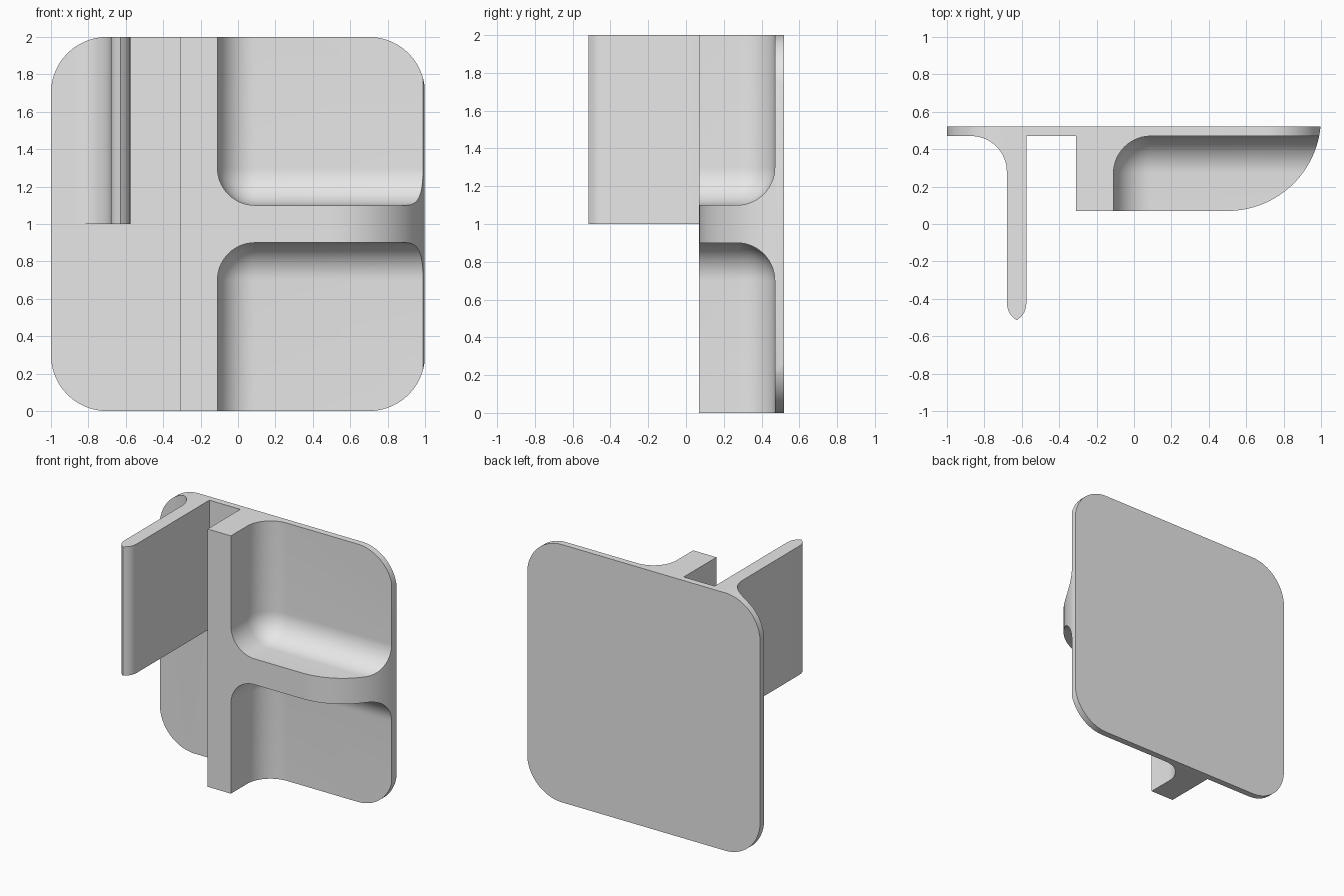
import bpy, bmesh, math
from mathutils import Vector

if "Cube" in bpy.data.objects:
    bpy.data.objects.remove(bpy.data.objects["Cube"])

grey = bpy.data.materials.new("light grey")
grey.diffuse_color = (0.8, 0.8, 0.8, 1)
grey.use_nodes = True
grey.node_tree.nodes["Principled BSDF"].inputs["Base Color"].default_value = grey.diffuse_color


def arc(cx, cy, r, a0, a1, n=16):
    return [(cx + r * math.cos(math.radians(a0 + (a1 - a0) * i / n)),
             cy + r * math.sin(math.radians(a0 + (a1 - a0) * i / n))) for i in range(n + 1)]


def add(name, bm):
    bmesh.ops.recalc_face_normals(bm, faces=bm.faces)
    mesh = bpy.data.meshes.new(name)
    bm.to_mesh(mesh)
    bm.free()
    ob = bpy.data.objects.new(name, mesh)
    bpy.context.collection.objects.link(ob)
    mesh.materials.append(grey)
    return ob


def prism(name, pts, lo, hi, upright=False):
    """Extrude a plan outline along z, or a front outline along y."""
    bm = bmesh.new()
    place = (lambda a, b: (a, lo, b)) if upright else (lambda a, b: (a, b, lo))
    face = bm.faces.new([bm.verts.new(place(a, b)) for a, b in pts])
    ext = bmesh.ops.extrude_face_region(bm, geom=[face])["geom"]
    step = Vector((0, hi - lo, 0)) if upright else Vector((0, 0, hi - lo))
    bmesh.ops.translate(bm, vec=step, verts=[v for v in ext if isinstance(v, bmesh.types.BMVert)])
    return add(name, bm)


def rounded_box(name, lo, hi, r):
    bm = bmesh.new()
    bmesh.ops.create_cube(bm, size=1)
    for v in bm.verts:
        v.co = [lo[i] if v.co[i] < 0 else hi[i] for i in range(3)]
    bmesh.ops.bevel(bm, geom=bm.edges[:], offset=r, segments=14, profile=0.5, affect='EDGES')
    return add(name, bm)


def combine(target, tool, operation):
    mod = target.modifiers.new(operation.lower(), 'BOOLEAN')
    mod.operation, mod.object, mod.solver = operation, tool, 'EXACT'
    bpy.context.view_layer.objects.active = target
    bpy.ops.object.modifier_apply(modifier=mod.name)
    bpy.data.objects.remove(tool, do_unlink=True)


# Back plate with thick ribbed block, swept front edge on the right
body = prism("ribbed_plate", [(-1.1, 0.52), (-1.1, 0.47), (-0.31, 0.47), (-0.31, 0.07)]
             + arc(0.5, 0.57, 0.5, -90, -5.74, 28), -0.1, 2.1)

# Upright fin with pointed front edge and a fillet on its left
tip_left = [(-0.68, -0.42), (-0.677, -0.447), (-0.668, -0.473), (-0.652, -0.495)]
tip_right = [(-1.255 - x, y) for x, y in reversed(tip_left)]
fin = prism("fin", arc(-0.87, 0.28, 0.19, 90, 0) + tip_left + [(-0.6275, -0.515)]
            + tip_right + [(-0.575, 0.5), (-0.87, 0.5)], 1.0, 2.15)
combine(body, fin, 'UNION')

# Rounded square outline
outline = []
for cx, cz, a in ((0.7, 1.7, 0), (-0.7, 1.7, 90), (-0.7, 0.3, 180), (0.7, 0.3, 270)):
    outline += arc(cx, cz, 0.3, a, a + 90, 20)
combine(body, prism("outline", outline, -1, 1, True), 'INTERSECT')

# Two soft-cornered pockets leaving the T-shaped ribs
for z0, z1 in ((1.1, 2.6), (-0.6, 0.9)):
    combine(body, rounded_box("pocket", (-0.11, -0.6, z0), (1.6, 0.47, z1), 0.2), 'DIFFERENCE')

bpy.ops.object.select_all(action='DESELECT')
body.select_set(True)
bpy.context.view_layer.objects.active = body
bpy.ops.object.shade_smooth_by_angle(angle=math.radians(25))
